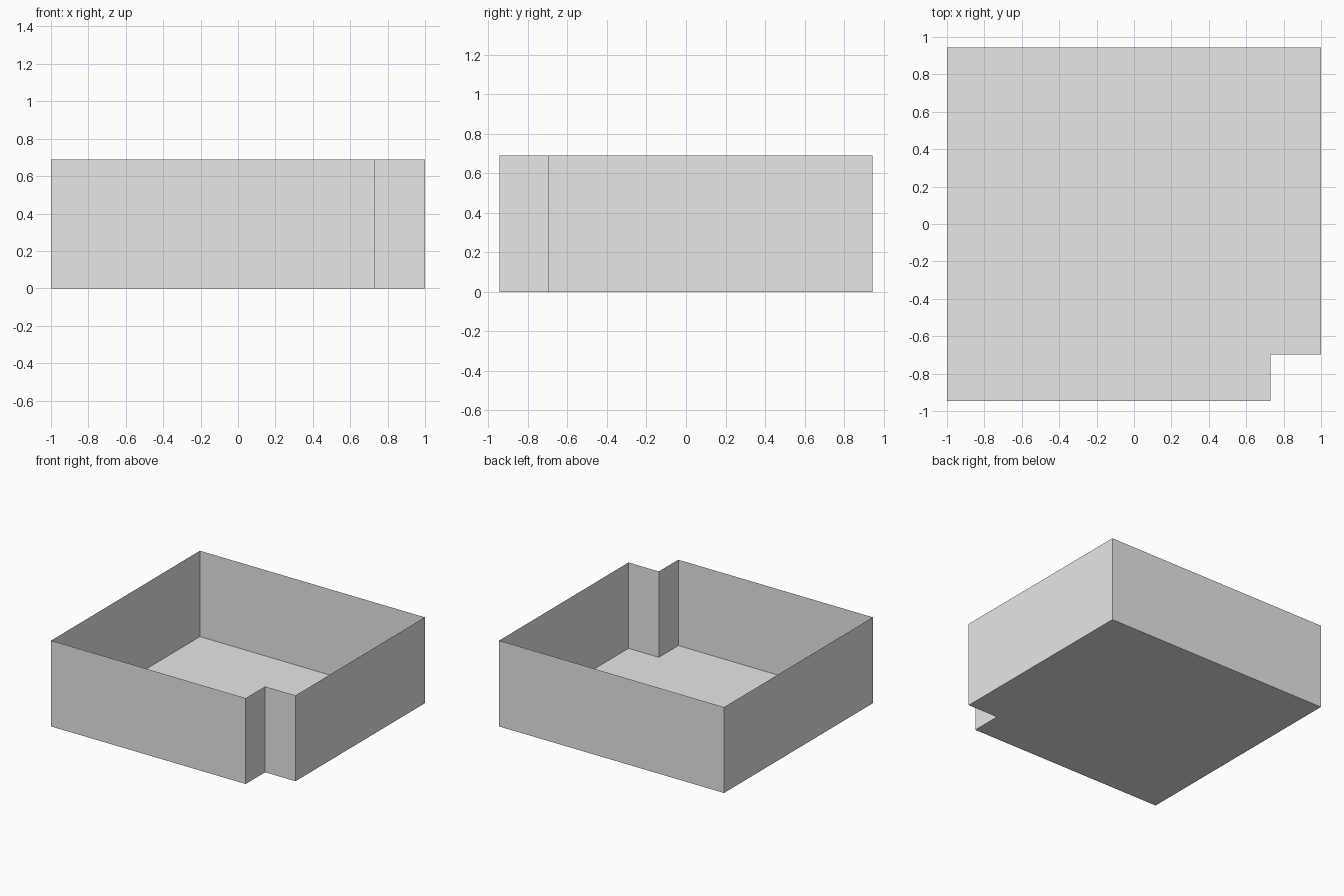
import bpy, bmesh

if "Cube" in bpy.data.objects:
    bpy.data.objects.remove(bpy.data.objects["Cube"])

HEIGHT = 0.69
# Floor outline with the notched front right corner (counter-clockwise)
OUTLINE = [(-1, -0.945), (0.73, -0.945), (0.73, -0.698),
           (1, -0.698), (1, 0.945), (-1, 0.945)]

grey = bpy.data.materials.new("light grey")
grey.diffuse_color = (0.8, 0.8, 0.8, 1)
grey.use_nodes = True
grey.node_tree.nodes["Principled BSDF"].inputs["Base Color"].default_value = grey.diffuse_color


def add_object(name, bm):
    mesh = bpy.data.meshes.new(name)
    bm.to_mesh(mesh)
    bm.free()
    mesh.materials.append(grey)
    obj = bpy.data.objects.new(name, mesh)
    bpy.context.collection.objects.link(obj)


# Open tray: thin floor sheet with thin walls rising from its edge
bm = bmesh.new()
base = [bm.verts.new((x, y, 0)) for x, y in OUTLINE]
rim = [bm.verts.new((x, y, HEIGHT)) for x, y in OUTLINE]
bm.faces.new(base[::-1])
for i in range(len(base)):
    j = (i + 1) % len(base)
    bm.faces.new((base[i], base[j], rim[j], rim[i]))
add_object("open_tray", bm)
